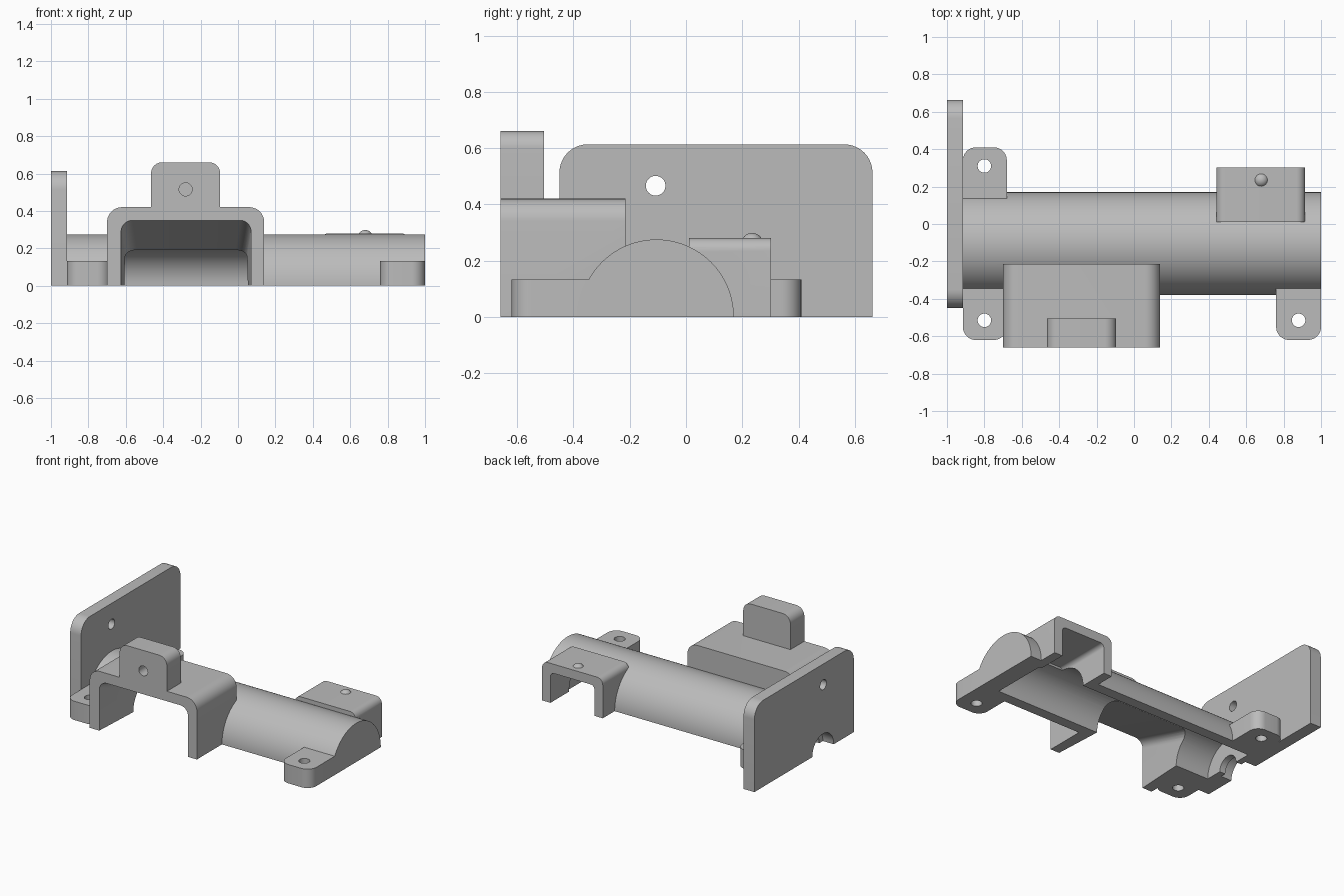
import bpy, bmesh, math

cube = bpy.data.objects.get("Cube")
if cube:
    bpy.data.objects.remove(cube, do_unlink=True)

grey = bpy.data.materials.new("plain_grey")
grey.use_nodes = True
COLOR = (0.5, 0.5, 0.5, 1)
grey.diffuse_color = COLOR
grey.node_tree.nodes["Principled BSDF"].inputs["Base Color"].default_value = COLOR

AXIS_Y = -0.105   # centre line of the tube
TUBE_R = 0.275


def loft(name, ring_a, ring_b):
    """Closed solid between two matching rings."""
    bm = bmesh.new()
    a = [bm.verts.new(p) for p in ring_a]
    b = [bm.verts.new(p) for p in ring_b]
    bm.faces.new(a)
    bm.faces.new(b[::-1])
    for i in range(len(a)):
        j = (i + 1) % len(a)
        bm.faces.new((a[i], b[i], b[j], a[j]))
    bmesh.ops.recalc_face_normals(bm, faces=bm.faces)
    mesh = bpy.data.meshes.new(name)
    bm.to_mesh(mesh)
    bm.free()
    mesh.materials.append(grey)
    obj = bpy.data.objects.new(name, mesh)
    bpy.context.collection.objects.link(obj)
    return obj


def place(profile, axis, d):
    """Put a flat profile on the plane at distance d along an axis."""
    if axis == "x":
        return [(d, u, v) for u, v in profile]
    if axis == "y":
        return [(u, d, v) for u, v in profile]
    return [(u, v, d) for u, v in profile]


def prism(name, profile, axis, lo, hi):
    return loft(name, place(profile, axis, lo), place(profile, axis, hi))


def arc(cu, cv, r, start, end, n):
    steps = [math.radians(start + (end - start) * i / n) for i in range(n + 1)]
    return [(cu + r * math.cos(t), cv + r * math.sin(t)) for t in steps]


def circle(cu, cv, r, n=48):
    return arc(cu, cv, r, 0, 360, n)[:-1]


def rounded(u0, u1, v0, v1, r, top=True):
    """Rectangle with its two upper (or two lower) corners rounded."""
    if top:
        return ([(u0, v0), (u1, v0)] + arc(u1 - r, v1 - r, r, 0, 90, 10)
                + arc(u0 + r, v1 - r, r, 90, 180, 10))
    return ([(u1, v1), (u0, v1)] + arc(u0 + r, v0 + r, r, 180, 270, 10)
            + arc(u1 - r, v0 + r, r, 270, 360, 10))


def combine(target, others, operation):
    """Apply booleans in order and remove the tools."""
    bpy.context.view_layer.objects.active = target
    for other in others:
        mod = target.modifiers.new("bool", "BOOLEAN")
        mod.operation, mod.solver, mod.object = operation, "EXACT", other
        bpy.ops.object.modifier_apply(modifier=mod.name)
        bpy.data.objects.remove(other, do_unlink=True)


def smooth(obj):
    bpy.ops.object.select_all(action="DESELECT")
    obj.select_set(True)
    bpy.context.view_layer.objects.active = obj
    bpy.ops.object.shade_smooth_by_angle(angle=math.radians(30))


# Half-round housing with its attached boxes and mounting tabs
housing = prism("tube_housing", arc(AXIS_Y, 0, TUBE_R, 0, 180, 64), "x", -0.915, 1)
parts = [
    prism("front_box", rounded(-0.70, 0.14, 0, 0.42, 0.08), "y", -0.66, -0.215),
    prism("box_lug", rounded(-0.465, -0.095, 0.38, 0.66, 0.06), "y", -0.66, -0.505),
    prism("back_box", rounded(0.44, 0.915, 0, 0.28, 0.045), "y", 0.01, 0.303),
    prism("back_tab", rounded(-0.915, -0.68, 0.05, 0.41, 0.07), "z", 0, 0.133),
]
for x0, x1 in ((-0.915, -0.68), (0.76, 1)):
    parts.append(prism("front_tab", rounded(x0, x1, -0.62, -0.25, 0.07, False), "z", 0, 0.133))
combine(housing, parts, "UNION")

# Hollow interior, tapered front mouth, rear mouth and screw holes
mouth_outer = rounded(-0.625, 0.07, -0.1, 0.35, 0.06)
mouth_inner = rounded(-0.60, 0.045, -0.1, 0.19, 0.06)
cuts = [
    prism("bore", circle(AXIS_Y, 0, 0.2, 64), "x", -0.87, 0.87),
    prism("shaft_hole", circle(AXIS_Y, 0, 0.08), "x", -1.1, -0.8),
    loft("front_mouth", place(mouth_outer, "y", -0.661), place(mouth_inner, "y", -0.16)),
    prism("rear_mouth", rounded(0.505, 0.85, -0.1, 0.215, 0.03), "y", AXIS_Y, 0.4),
    prism("lug_hole", circle(-0.28, 0.515, 0.035), "y", -0.8, -0.56),
]
for x, y in ((-0.8, 0.31), (-0.8, -0.515), (0.88, -0.515)):
    cuts.append(prism("tab_hole", circle(x, y, 0.036), "z", -0.1, 0.2))
combine(housing, cuts, "DIFFERENCE")
smooth(housing)

# Upright end plate with a shaft notch and one hole
plate = prism("end_plate", rounded(-0.45, 0.663, 0, 0.613, 0.1), "x", -1, -0.915)
combine(plate, [
    prism("plate_notch", circle(AXIS_Y, 0, 0.12), "x", -1.1, -0.9),
    prism("plate_hole", circle(-0.108, 0.466, 0.035), "x", -1.1, -0.8),
], "DIFFERENCE")
smooth(plate)

# Small locating dome on the back box
bpy.ops.mesh.primitive_uv_sphere_add(segments=32, ring_count=16, radius=0.04,
                                     location=(0.68, 0.235, 0.258))
dome = bpy.context.object
dome.name = "locating_dome"
dome.data.materials.append(grey)
smooth(dome)
